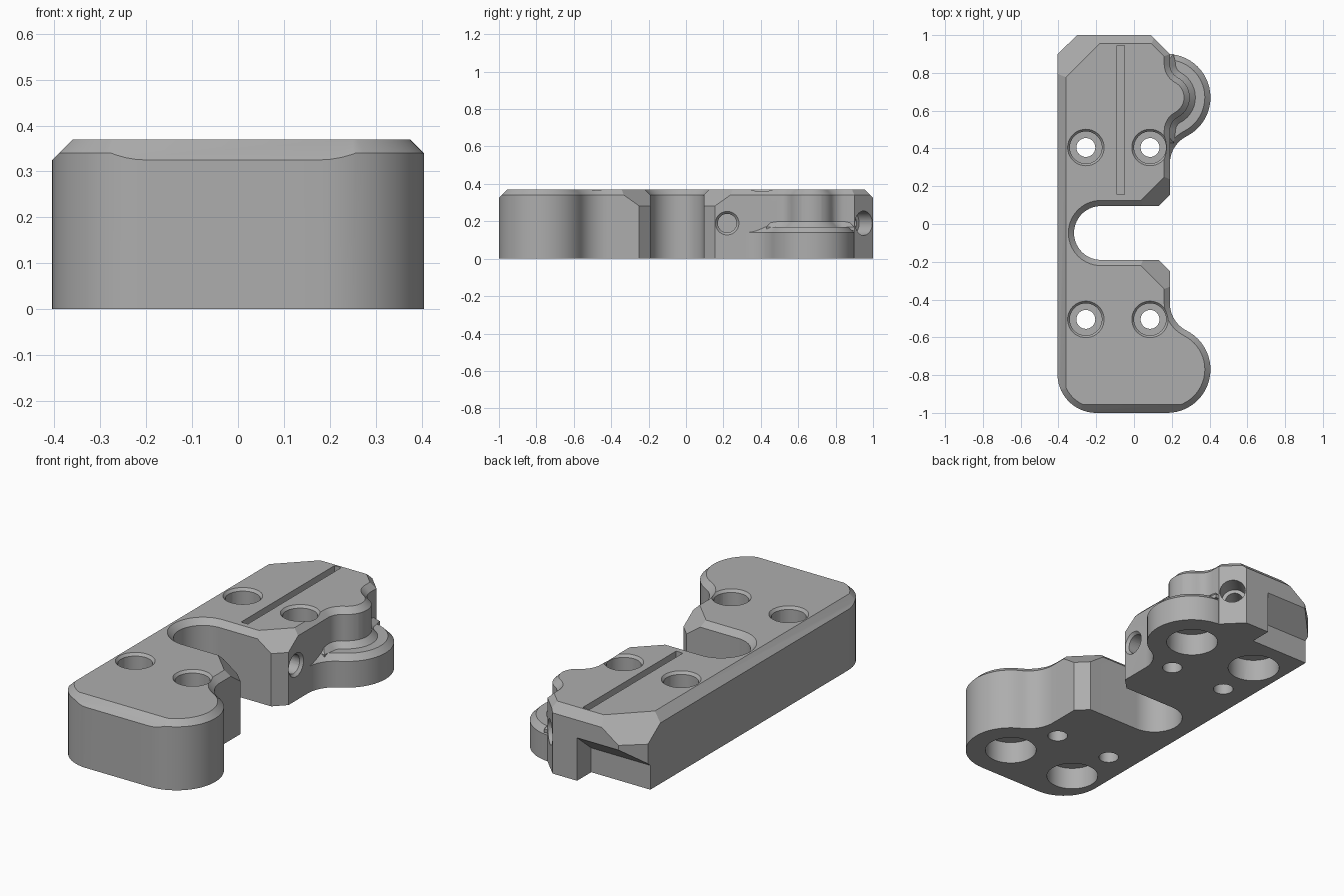
import bpy, bmesh, math
from mathutils import Vector, Matrix

old = bpy.data.objects.get("Cube")
if old:
    bpy.data.objects.remove(old, do_unlink=True)

grey = bpy.data.materials.new("plain_grey")
grey.use_nodes = True
COLOUR = (0.42, 0.42, 0.42, 1)
grey.diffuse_color = COLOUR
grey.node_tree.nodes["Principled BSDF"].inputs["Base Color"].default_value = COLOUR

TOP = 0.37


def arc(cx, cy, r, a0, a1, n=14):
    angles = [math.radians(a0 + (a1 - a0) * i / n) for i in range(n + 1)]
    return [Vector((cx + r * math.cos(a), cy + r * math.sin(a))) for a in angles]


def pts(*pairs):
    return [Vector(p) for p in pairs]


def clean(path):
    return [p for i, p in enumerate(path) if (p - path[i - 1]).length > 0.002]


def inset(path, d):
    """Offset a counter-clockwise outline inwards with mitred corners."""
    out = []
    for i, p in enumerate(path):
        a = (p - path[i - 1]).normalized()
        b = (path[(i + 1) % len(path)] - p).normalized()
        n1, n2 = Vector((-a.y, a.x)), Vector((-b.y, b.x))
        out.append(p + (n1 + n2) * d / (1 + n1.dot(n2)))
    return out


def make(name, bm):
    bmesh.ops.recalc_face_normals(bm, faces=bm.faces)
    mesh = bpy.data.meshes.new(name)
    bm.to_mesh(mesh)
    bm.free()
    mesh.materials.append(grey)
    ob = bpy.data.objects.new(name, mesh)
    bpy.context.collection.objects.link(ob)
    return ob


def loft(name, path, levels):
    """Stack the outline at (height, inset) levels and cap both ends."""
    bm = bmesh.new()
    path = clean(path)
    rings = [[bm.verts.new((p.x, p.y, z)) for p in inset(path, d)] for z, d in levels]
    for lo, hi in zip(rings, rings[1:]):
        for i in range(len(path)):
            bm.faces.new((lo[i - 1], lo[i], hi[i], hi[i - 1]))
    bm.faces.new(rings[0][::-1])
    bm.faces.new(rings[-1])
    return make(name, bm)


def box(size, matrix):
    bm = bmesh.new()
    bmesh.ops.create_cube(bm, size=1, matrix=matrix @ Matrix.Diagonal((*size, 1)))
    return make("cutter", bm)


def rod(start, end, r1, r2=None):
    start, end = Vector(start), Vector(end)
    d = end - start
    m = Matrix.Translation((start + end) / 2) @ d.to_track_quat('Z', 'Y').to_matrix().to_4x4()
    bm = bmesh.new()
    bmesh.ops.create_cone(bm, cap_ends=True, segments=40, radius1=r1,
                          radius2=r1 if r2 is None else r2, depth=d.length, matrix=m)
    return make("cutter", bm)


def combine(target, other, operation='DIFFERENCE'):
    mod = target.modifiers.new("combine", 'BOOLEAN')
    mod.operation, mod.object, mod.solver = operation, other, 'EXACT'
    bpy.context.view_layer.objects.active = target
    bpy.ops.object.modifier_apply(modifier=mod.name)
    bpy.data.objects.remove(other, do_unlink=True)


def chamfer(target, x, y, angle, size, length):
    """Cut a 45 degree slope on the top edge through (x, y) facing angle."""
    a = math.radians(angle)
    out = Vector((math.cos(a), math.sin(a), 0))
    n = (out + Vector((0, 0, 1))).normalized()
    along = Vector((-math.sin(a), math.cos(a), 0))
    m = Matrix((along, n.cross(along), n)).transposed().to_4x4()
    m.translation = Vector((x, y, TOP - size)) + n * 0.15
    combine(target, box((length, 0.5, 0.3), m))


# Main block with front lobe, cable slot and small rear bump
bump = (arc(0.27, 0.494, 0.08, 180, 118.4, 8) + arc(0.175, 0.67, 0.12, -61.6, 61.6)
        + arc(0.27, 0.846, 0.08, 241.6, 180, 8))
outline = (arc(-0.2, -0.795, 0.205, 180, 270)
           + arc(0.175, -0.77, 0.23, -90, 63.2, 24)
           + arc(0.352, -0.42, 0.162, 243.2, 180)
           + pts((0.19, -0.25), (0.13, -0.19))
           + arc(-0.175, -0.0475, 0.1425, 270, 90, 28)
           + pts((0.13, 0.095), (0.19, 0.155)) + bump
           + pts((0.19, 0.9), (0.09, 1), (-0.3, 1), (-0.405, 0.9)))
body = loft("mounting_block", outline, [(0, 0), (TOP - 0.03, 0), (TOP, 0.03)])

# Larger top chamfers on the straight edges and corners
chamfer(body, -0.405, 0, 180, 0.045, 2.4)
chamfer(body, 0, -1, 270, 0.045, 1.2)
chamfer(body, -0.1, 1, 90, 0.045, 1.2)
chamfer(body, -0.3525, 0.95, 135, 0.117, 0.8)
chamfer(body, 0.16, -0.22, 45, 0.088, 0.4)
chamfer(body, 0.16, 0.125, -45, 0.088, 0.4)

# Low rear lobe and the flare where the bump meets it
lobe = (pts((0, 0.32)) + arc(0.352, 0.32, 0.162, 180, 116.8)
        + arc(0.175, 0.67, 0.23, -63.2, 90, 24) + pts((0, 0.9)))
combine(body, loft("rear_lobe", lobe, [(0, 0), (0.14, 0), (0.17, 0.03)]), 'UNION')
flare = pts((0.05, 0.46), (0.185, 0.46)) + bump + pts((0.185, 0.87), (0.05, 0.87))
combine(body, loft("bump_flare", flare, [(0.15, -0.03), (0.17, -0.03), (0.2, 0.001)]), 'UNION')

# Recess under the rear corner with a sloping roof
bm = bmesh.new()
profile = [(0.88, -0.1), (0.88, 0.13), (1.0, 0.23), (1.1, 0.23), (1.1, -0.1)]
face = bm.faces.new([bm.verts.new((-0.055, y, z)) for y, z in profile])
ext = bmesh.ops.extrude_face_region(bm, geom=[face])["geom"]
bmesh.ops.translate(bm, vec=(-0.5, 0, 0), verts=[v for v in ext if isinstance(v, bmesh.types.BMVert)])
combine(body, make("cutter", bm))

# Screw holes with counterbores
for x in (-0.255, 0.085):
    for y in (-0.505, 0.405):
        combine(body, rod((x, y, -0.1), (x, y, 0.5), 0.05))
        combine(body, rod((x, y, 0.2), (x, y, 0.5), 0.085))
        combine(body, rod((x, y, TOP - 0.02), (x, y, TOP + 0.01), 0.08, 0.105))

# Round pockets underneath
for x in (-0.235, 0.175):
    for y in (-0.77, 0.67):
        combine(body, rod((x, y, -0.1), (x, y, 0.12), 0.13))

# Side hole with countersink, and stepped hole through the rear corner face
combine(body, rod((0.3, 0.22, 0.19), (-0.1, 0.22, 0.19), 0.05))
combine(body, rod((0.2, 0.22, 0.19), (0.17, 0.22, 0.19), 0.072, 0.045))
combine(body, rod((0.2, 1.01, 0.19), (0.07, 0.88, 0.19), 0.065))
combine(body, rod((0.2, 1.01, 0.19), (-0.03, 0.78, 0.19), 0.045))

# Long groove in the top
combine(body, box((0.04, 0.79, 0.2), Matrix.Translation((-0.07, 0.55, TOP))))

bpy.ops.object.select_all(action='DESELECT')
body.select_set(True)
bpy.context.view_layer.objects.active = body
bpy.ops.object.shade_smooth_by_angle(angle=math.radians(22))
